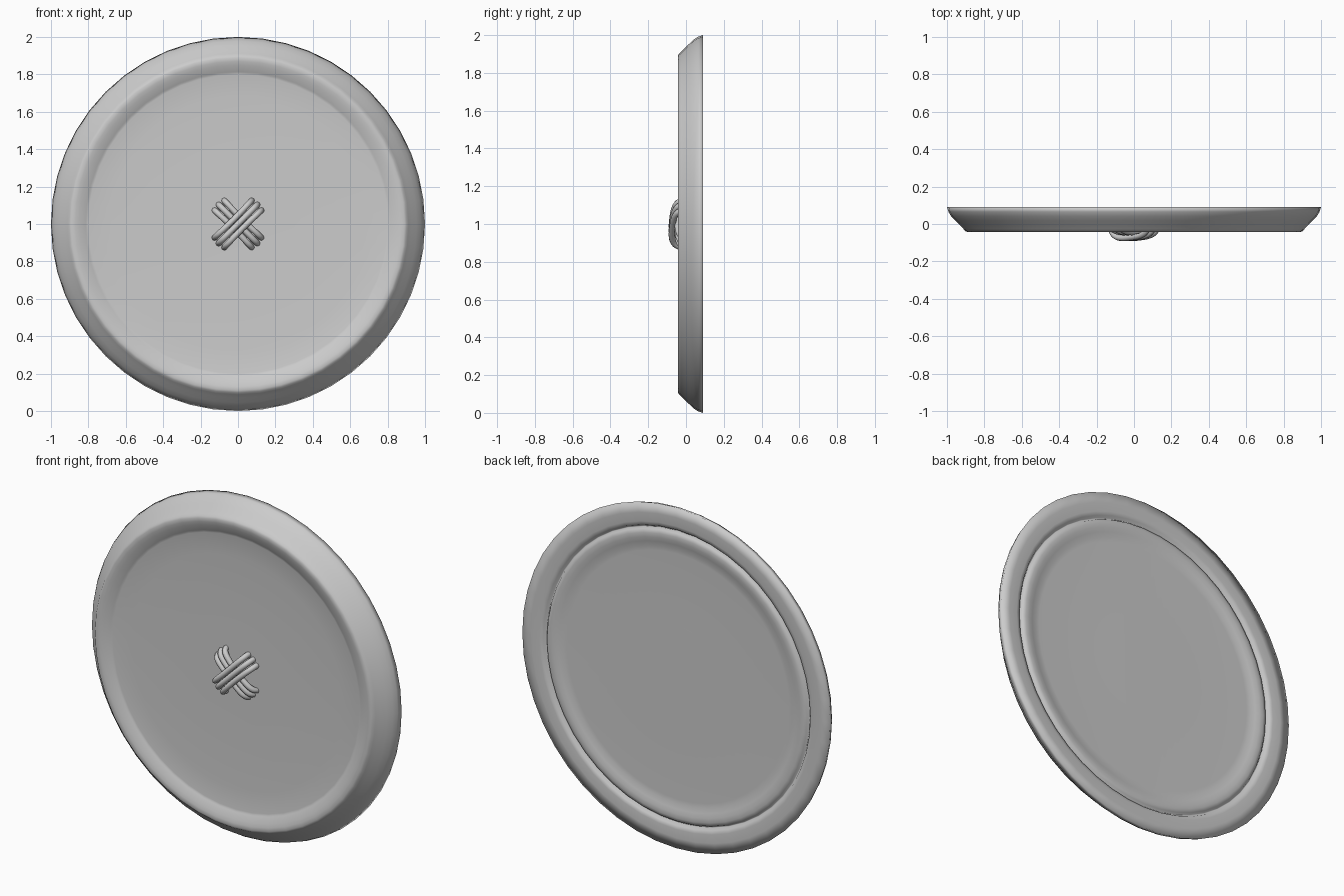
import bpy
import bmesh
import math
from mathutils import Matrix, Vector

cube = bpy.data.objects.get("Cube")
if cube:
    bpy.data.objects.remove(cube)

grey = bpy.data.materials.new("plain grey")
grey.use_nodes = True
colour = (0.6, 0.6, 0.6, 1)
grey.diffuse_color = colour
grey.node_tree.nodes["Principled BSDF"].inputs["Base Color"].default_value = colour


def finish(obj, angle):
    obj.data.materials.append(grey)
    bpy.ops.object.select_all(action="DESELECT")
    obj.select_set(True)
    bpy.context.view_layer.objects.active = obj
    if obj.type == "CURVE":
        bpy.ops.object.convert(target="MESH")
    bpy.ops.object.shade_smooth_by_angle(angle=math.radians(angle))


def lathe(name, profile, steps):
    """Spin a (radius, depth) profile about the y axis through z = 1."""
    bm = bmesh.new()
    points = [bm.verts.new((r, y, 1)) for r, y in profile]
    edges = [bm.edges.new(pair) for pair in zip(points, points[1:])]
    bmesh.ops.spin(bm, geom=points + edges, cent=(0, 0, 1), axis=(0, 1, 0),
                   angle=math.tau, steps=steps)
    bmesh.ops.remove_doubles(bm, verts=bm.verts, dist=0.0005)
    bmesh.ops.recalc_face_normals(bm, faces=bm.faces)
    mesh = bpy.data.meshes.new(name)
    bm.to_mesh(mesh)
    bm.free()
    obj = bpy.data.objects.new(name, mesh)
    bpy.context.collection.objects.link(obj)
    # The outer edge is shaded as one soft roll
    finish(obj, 120)


# Disc: dished front, sloping rim, flat back edge, then a groove and foot ring
front = [(0, -0.006), (0.3, -0.006), (0.52, -0.008), (0.68, -0.012),
         (0.8, -0.017), (0.81, -0.019), (0.815, -0.022), (0.85, -0.035),
         (0.87, -0.041), (0.89, -0.043)]
rim = [(0.902, -0.038), (0.912, -0.026), (0.93, -0.008), (0.955, 0.018),
       (0.978, 0.042), (0.992, 0.065), (1, 0.09)]
back = [(0.94, 0.09), (0.89, 0.09), (0.868, 0.086), (0.858, 0.07),
        (0.853, 0.07), (0.845, 0.083), (0.825, 0.088), (0.8, 0.087),
        (0.775, 0.081), (0.745, 0.074), (0.72, 0.073), (0.3, 0.075), (0, 0.076)]
lathe("button_disc", front + rim + back, 48)


def thread(name, angle, offset, half, height, lean):
    """One arched strand laid across the centre of the disc."""
    curve = bpy.data.curves.new(name, "CURVE")
    curve.dimensions = "3D"
    curve.bevel_depth = 0.016
    curve.bevel_resolution = 2
    curve.resolution_u = 5
    curve.use_fill_caps = True
    spline = curve.splines.new("NURBS")
    path = [(-1, 0.01), (-1, -0.6 * height), (-0.7, -height - lean),
            (0, -height), (0.7, -height + lean), (1, -0.5 * height), (1, 0.01)]
    spline.points.add(len(path) - 1)
    spline.use_endpoint_u = True
    turn = Matrix.Rotation(-angle, 3, "Y")
    for point, (along, y) in zip(spline.points, path):
        # Strands splay slightly towards their ends
        side = offset * (1 + 0.15 * abs(along))
        co = turn @ Vector((along * half, y, side)) + Vector((0, 0, 1))
        point.co = (*co, 1)
    obj = bpy.data.objects.new(name, curve)
    bpy.context.collection.objects.link(obj)
    finish(obj, 60)


# Crossed stitches: three strands under, three strands over
for i in (-1, 0, 1):
    half = 0.147 - 0.006 * abs(i)
    thread(f"under_thread_{i + 2}", math.radians(-45), i * 0.032, half, 0.045, 0)
    thread(f"over_thread_{i + 2}", math.radians(45), i * 0.032, half, 0.073, 0.008)
